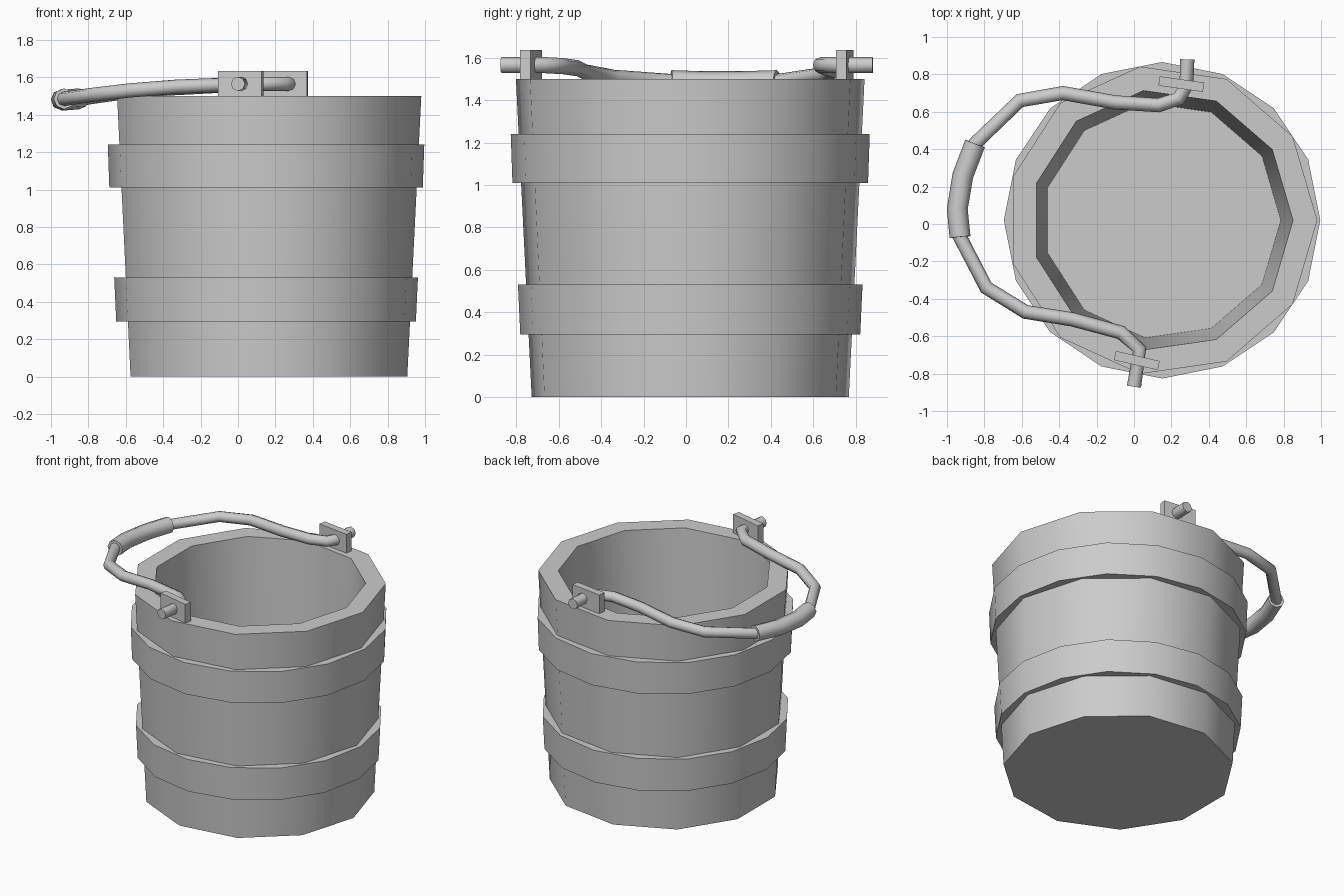
import bpy, bmesh
from math import radians, cos, sin, tau

cube = bpy.data.objects.get("Cube")
if cube:
    bpy.data.objects.remove(cube, do_unlink=True)

CX, CY = 0.15, 0.02

grey = bpy.data.materials.new("plain_grey")
grey.use_nodes = True
grey.diffuse_color = (0.6, 0.6, 0.6, 1)
grey.node_tree.nodes["Principled BSDF"].inputs["Base Color"].default_value = (0.6, 0.6, 0.6, 1)


def finish(obj, angle):
    """Give the part its material and smooth its gentle edges."""
    obj.data.materials.clear()
    obj.data.materials.append(grey)
    bpy.ops.object.select_all(action="DESELECT")
    obj.select_set(True)
    bpy.context.view_layer.objects.active = obj
    bpy.ops.object.shade_smooth_by_angle(angle=radians(angle))


def lathe(name, profile, sides, closed):
    """Turn (radius, z) points round the bucket axis; open ends are capped."""
    bm = bmesh.new()
    rings = [[bm.verts.new((CX + r * cos(tau * i / sides), CY + r * sin(tau * i / sides), z))
              for i in range(sides)] for r, z in profile]
    pairs = list(zip(rings, rings[1:]))
    if closed:
        pairs.append((rings[-1], rings[0]))
    else:
        bm.faces.new(rings[0])
        bm.faces.new(rings[-1])
    for a, b in pairs:
        for i in range(sides):
            j = (i + 1) % sides
            bm.faces.new((a[i], a[j], b[j], b[i]))
    bmesh.ops.recalc_face_normals(bm, faces=bm.faces)
    mesh = bpy.data.meshes.new(name)
    bm.to_mesh(mesh)
    bm.free()
    obj = bpy.data.objects.new(name, mesh)
    bpy.context.collection.objects.link(obj)
    finish(obj, 40)


def tube(name, points, radius):
    """Sweep a round bar along a path of straight pieces."""
    curve = bpy.data.curves.new(name, "CURVE")
    curve.dimensions = "3D"
    curve.bevel_depth = radius
    curve.bevel_resolution = 2
    curve.use_fill_caps = True
    spline = curve.splines.new("POLY")
    spline.points.add(len(points) - 1)
    for p, co in zip(spline.points, points):
        p.co = (*co, 1)
    obj = bpy.data.objects.new(name, curve)
    bpy.context.collection.objects.link(obj)
    bpy.ops.object.select_all(action="DESELECT")
    obj.select_set(True)
    bpy.context.view_layer.objects.active = obj
    bpy.ops.object.convert(target="MESH")
    obj = bpy.context.view_layer.objects.active
    # Weld the caps so that the end edges are found and kept sharp
    bm = bmesh.new()
    bm.from_mesh(obj.data)
    bmesh.ops.remove_doubles(bm, verts=bm.verts, dist=0.0001)
    bmesh.ops.recalc_face_normals(bm, faces=bm.faces)
    bm.to_mesh(obj.data)
    bm.free()
    finish(obj, 60)


def plate(name, x, y, turn):
    """Upright lug on the rim that holds one end of the handle."""
    bpy.ops.mesh.primitive_cube_add(size=1, location=(x, y, 1.56), rotation=(0, 0, radians(turn)))
    obj = bpy.context.object
    obj.name = name
    obj.scale = (0.24, 0.05, 0.15)
    finish(obj, 30)


# Tapered tub with a thick wall and a floor
lathe("bucket_body", [(0.755, 0), (0.83, 1.5), (0.70, 1.5), (0.635, 0.1)], 11, False)

# Two hoops round the tub
lathe("upper_band", [(0.838, 1.01), (0.846, 1.24), (0.74, 1.24), (0.74, 1.01)], 16, True)
lathe("lower_band", [(0.801, 0.295), (0.812, 0.53), (0.70, 0.53), (0.70, 0.295)], 16, True)

# Handle lugs
plate("front_lug", 0.015, -0.73, -13)
plate("back_lug", 0.253, 0.748, -8)

# Bent handle, lying over to the right side
grip = [(-0.93, -0.07, 1.485), (-0.945, 0.08, 1.48), (-0.915, 0.26, 1.48), (-0.85, 0.43, 1.485)]
front_arm = [(0, -0.87, 1.565), (0.03, -0.67, 1.565), (-0.07, -0.58, 1.56),
             (-0.33, -0.51, 1.55), (-0.58, -0.47, 1.53), (-0.79, -0.34, 1.505)]
back_arm = [(-0.61, 0.66, 1.52), (-0.38, 0.7, 1.54), (-0.1, 0.65, 1.555),
            (0.13, 0.635, 1.565), (0.24, 0.67, 1.565), (0.28, 0.74, 1.565), (0.285, 0.88, 1.565)]
tube("handle", front_arm + grip + back_arm, 0.038)

# Thicker hand grip
tube("handle_grip", grip, 0.056)
